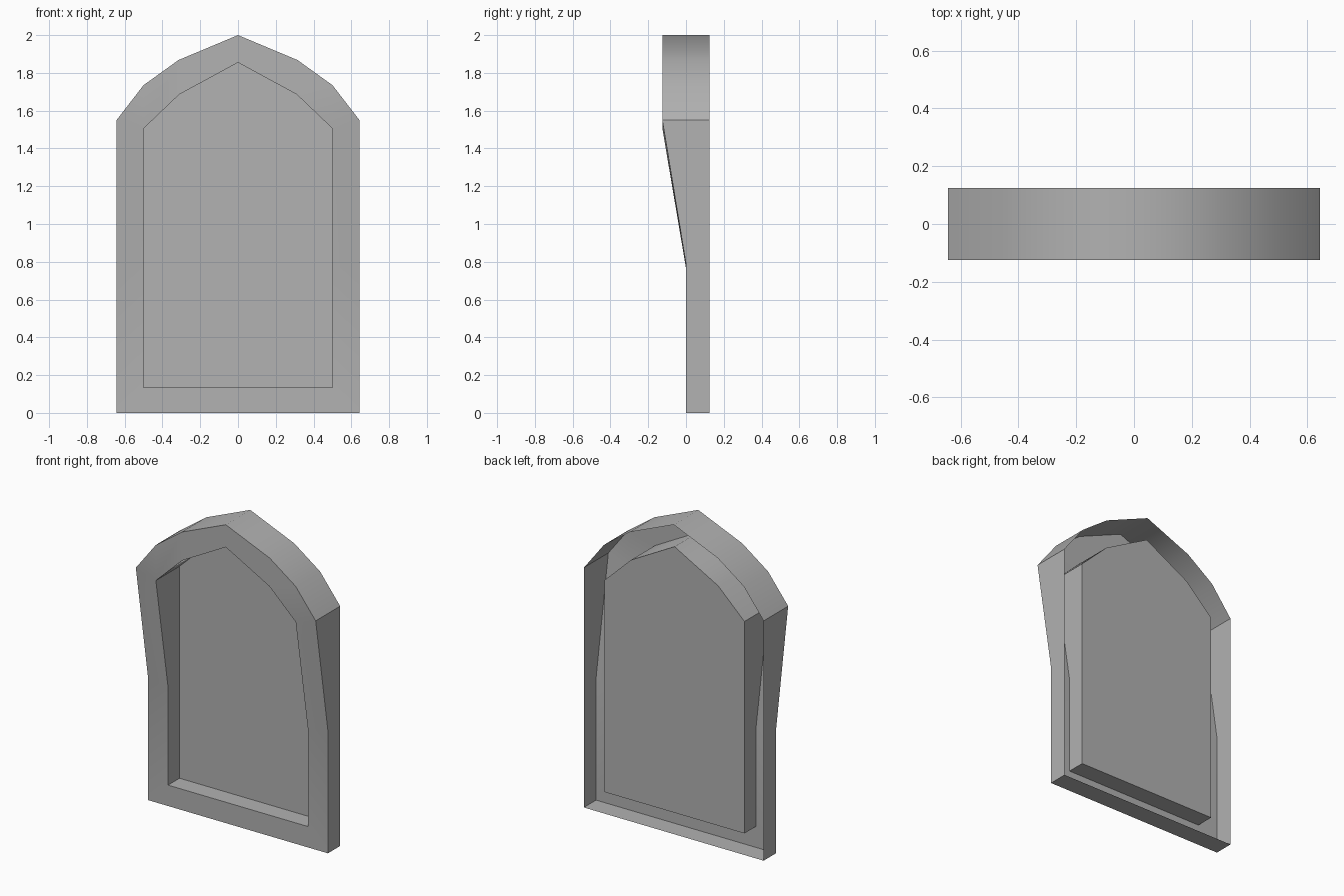
import bpy
import bmesh
import math

cube = bpy.data.objects.get("Cube")
if cube:
    bpy.data.objects.remove(cube, do_unlink=True)

BACK, PANEL_Y, LOW_FRONT, ARCH_FRONT = 0.125, 0.117, 0.0, -0.125

# Right half of each outline (x, z), from the sill to the apex
OUTER = [(0.643, 0), (0.643, 0.79), (0.643, 1.55), (0.5, 1.735), (0.315, 1.868), (0, 2)]
INNER = [(0.5, 0.135), (0.5, 0.765), (0.5, 1.505), (0.312, 1.685), (0, 1.855)]
PAIRS = [0, 1, 2, 2, 3, 4]   # inner point facing each outer point

stone = bpy.data.materials.new("plain grey")
stone.use_nodes = True
grey = (0.445, 0.445, 0.445, 1)
stone.diffuse_color = grey
stone.node_tree.nodes["Principled BSDF"].inputs["Base Color"].default_value = grey


def closed(half):
    """Mirror a half outline into a full loop."""
    return half + [(-x, z) for x, z in reversed(half[:-1])]


def make_object(name, bm):
    # Faces look forward; the arch stays smooth, right over its apex
    bmesh.ops.recalc_face_normals(bm, faces=bm.faces)
    if sum(f.normal.y * f.calc_area() for f in bm.faces) > 0:
        bmesh.ops.reverse_faces(bm, faces=bm.faces)
    for face in bm.faces:
        face.smooth = True
    for edge in bm.edges:
        apex = all(abs(v.co.x) < 0.001 for v in edge.verts) and \
            abs(edge.verts[0].co.z - edge.verts[1].co.z) < 0.001
        edge.smooth = apex or edge.calc_face_angle(0) < math.radians(30)
    mesh = bpy.data.meshes.new(name)
    bm.to_mesh(mesh)
    bm.free()
    mesh.materials.append(stone)
    obj = bpy.data.objects.new(name, mesh)
    bpy.context.collection.objects.link(obj)


# Arched frame: outer wall, front face and reveal, open at the back
bm = bmesh.new()


def wall(half, back):
    front = []
    for i, (x, z) in enumerate(closed(half)):
        low = min(i, 2 * len(half) - 2 - i) < 2
        front.append(bm.verts.new((x, LOW_FRONT if low else ARCH_FRONT, z)))
    rear = [bm.verts.new((v.co.x, back, v.co.z)) for v in front]
    for i in range(len(front)):
        j = (i + 1) % len(front)
        bm.faces.new((front[i], front[j], rear[j], rear[i]))
    return front


outer = wall(OUTER, BACK)
inner = wall(INNER, PANEL_Y)
pairs = PAIRS + [len(inner) - 1 - p for p in reversed(PAIRS[:-1])]
for i in range(len(outer)):
    j = (i + 1) % len(outer)
    ring = [outer[i], outer[j], inner[pairs[j]], inner[pairs[i]]]
    bm.faces.new(list(dict.fromkeys(ring)))
make_object("arched_frame", bm)

# Flat panel closing the recess
bm = bmesh.new()
bm.faces.new([bm.verts.new((x, PANEL_Y, z)) for x, z in closed(INNER)])
make_object("recessed_panel", bm)
